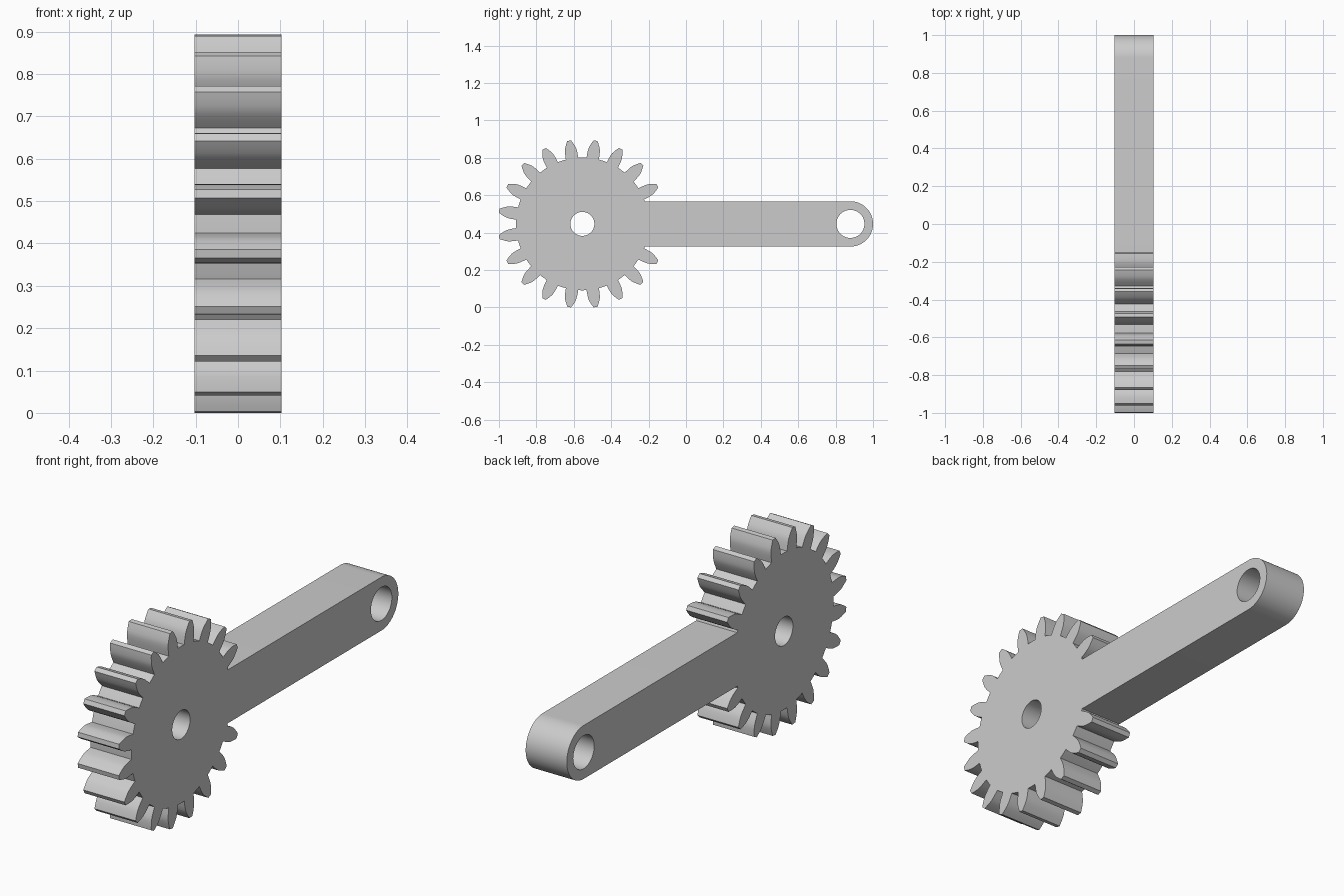
import bpy
import bmesh
from math import sin, cos, pi, radians
from mathutils import Matrix

cube = bpy.data.objects.get("Cube")
if cube:
    bpy.data.objects.remove(cube, do_unlink=True)

HALF_THICK = 0.103
GEAR_Y, MID_Z = -0.554, 0.4465
TEETH = 20
PITCH = 360 / TEETH
ROOT_R = 0.355
ARM_HALF, ARM_END_Y = 0.121, 0.879

# Half tooth: radius and half angle in degrees, root to tip
FLANK = [(ROOT_R, 5.4), (0.37, 5.15), (0.385, 4.9), (0.40, 4.5), (0.41, 4.1),
         (0.42, 3.5), (0.43, 2.8), (0.44, 2.1), (0.4505, 1.3)]


def polar(r, degrees, cy=GEAR_Y):
    a = radians(degrees)
    return (cy + r * cos(a), r * sin(a))


def circle(cy, r, count=64):
    return [polar(r, 360 * i / count, cy) for i in range(count)]


# Outer outline: every tooth except the two swallowed by the arm
outline = []
for k in range(1, TEETH - 1):
    centre = PITCH * (k + 0.5)
    outline += [polar(r, centre - h) for r, h in FLANK]
    outline += [polar(r, centre + h) for r, h in reversed(FLANK)]
    if k < TEETH - 2:
        outline.append(polar(ROOT_R, centre + PITCH / 2))

# Arm leaves the gear body and ends in a half circle
join_y = GEAR_Y + (ROOT_R ** 2 - ARM_HALF ** 2) ** 0.5
outline.append((join_y, -ARM_HALF))
outline += [polar(ARM_HALF, -90 + 180 * i / 40, ARM_END_Y) for i in range(41)]
outline.append((join_y, ARM_HALF))

# Filled, extruded profile with the axle hole and the arm hole
curve = bpy.data.curves.new("gear_arm", "CURVE")
curve.dimensions = "2D"
curve.fill_mode = "BOTH"
curve.extrude = HALF_THICK
for loop in (outline, circle(GEAR_Y, 0.064), circle(ARM_END_Y, 0.075)):
    spline = curve.splines.new("POLY")
    spline.points.add(len(loop) - 1)
    for point, (y, z) in zip(spline.points, loop):
        point.co = (y, z, 0, 1)
    spline.use_cyclic_u = True

gear_arm = bpy.data.objects.new("gear_arm", curve)
bpy.context.collection.objects.link(gear_arm)
bpy.ops.object.select_all(action="DESELECT")
gear_arm.select_set(True)
bpy.context.view_layer.objects.active = gear_arm
bpy.ops.object.convert(target="MESH")
gear_arm = bpy.context.view_layer.objects.active
mesh = gear_arm.data

# Stand the profile upright and weld the caps to the sides
upright = Matrix(((0, 0, 1, 0), (1, 0, 0, 0), (0, 1, 0, MID_Z), (0, 0, 0, 1)))
bm = bmesh.new()
bm.from_mesh(mesh)
bm.transform(upright)
bmesh.ops.remove_doubles(bm, verts=bm.verts, dist=0.0001)
bmesh.ops.dissolve_limit(bm, angle_limit=radians(0.1), verts=bm.verts, edges=bm.edges)
bmesh.ops.recalc_face_normals(bm, faces=bm.faces)
bm.to_mesh(mesh)
bm.free()

# Single grey material
grey = bpy.data.materials.new("plain_grey")
grey.use_nodes = True
colour = (0.6, 0.6, 0.6, 1)
grey.diffuse_color = colour
grey.node_tree.nodes["Principled BSDF"].inputs["Base Color"].default_value = colour
mesh.materials.clear()
mesh.materials.append(grey)
bpy.ops.object.shade_smooth_by_angle(angle=radians(25))
